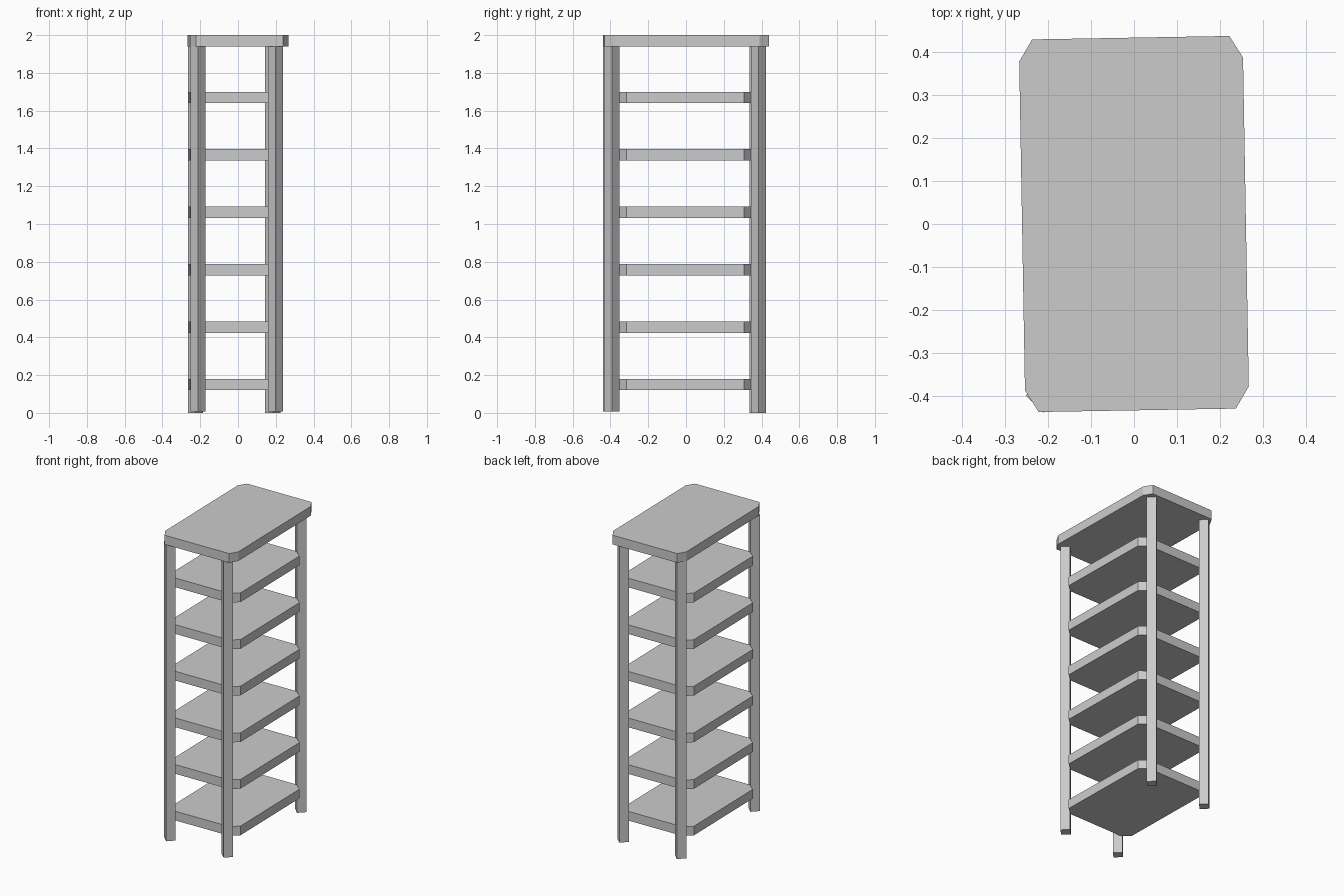
import bpy, bmesh
from math import radians
from mathutils import Matrix

if "Cube" in bpy.data.objects:
    bpy.data.objects.remove(bpy.data.objects["Cube"])

TWIST = radians(1)            # whole unit is turned very slightly
FRAME_C = (-0.0135, -0.008)   # centre of posts and shelves


def prism(name, outline, z0, z1, centre=(0, 0)):
    """Extrude a flat outline from z0 to z1, turned about its centre."""
    bm = bmesh.new()
    face = bm.faces.new([bm.verts.new((x, y, z0)) for x, y in outline])
    ext = bmesh.ops.extrude_face_region(bm, geom=[face])
    top = [v for v in ext["geom"] if isinstance(v, bmesh.types.BMVert)]
    bmesh.ops.translate(bm, verts=top, vec=(0, 0, z1 - z0))
    bmesh.ops.transform(bm, verts=bm.verts, matrix=Matrix.Translation((*centre, 0)) @ Matrix.Rotation(TWIST, 4, 'Z'))
    bmesh.ops.recalc_face_normals(bm, faces=bm.faces)
    mesh = bpy.data.meshes.new(name)
    bm.to_mesh(mesh)
    bm.free()
    obj = bpy.data.objects.new(name, mesh)
    bpy.context.collection.objects.link(obj)
    return obj


def cut_corner_rect(hx, hy, cx, cy):
    """Rectangle outline with cut corners."""
    return [(hx, -hy + cy), (hx, hy - cy), (hx - cx, hy), (-hx + cx, hy),
            (-hx, hy - cy), (-hx, -hy + cy), (-hx + cx, -hy), (hx - cx, -hy)]


# Top board
prism("top_board", cut_corner_rect(0.261, 0.4345, 0.031, 0.051), 1.94, 2.0)

# Six shelves
for i in range(6):
    z = 0.12 + 0.304 * i
    prism(f"shelf_{i + 1}", cut_corner_rect(0.247, 0.355, 0.052, 0.043), z, z + 0.06, FRAME_C)

# Four square posts set diagonally at the corners
R = 0.0405
for sx, side in ((-1, "left"), (1, "right")):
    for sy, end, foot in ((-1, "front", 0.008), (1, "back", 0.0)):
        px, py = sx * 0.205, sy * 0.388
        diamond = [(px + R, py), (px, py + R), (px - R, py), (px, py - R)]
        prism(f"{end}_{side}_post", diamond, foot, 1.94, FRAME_C)
